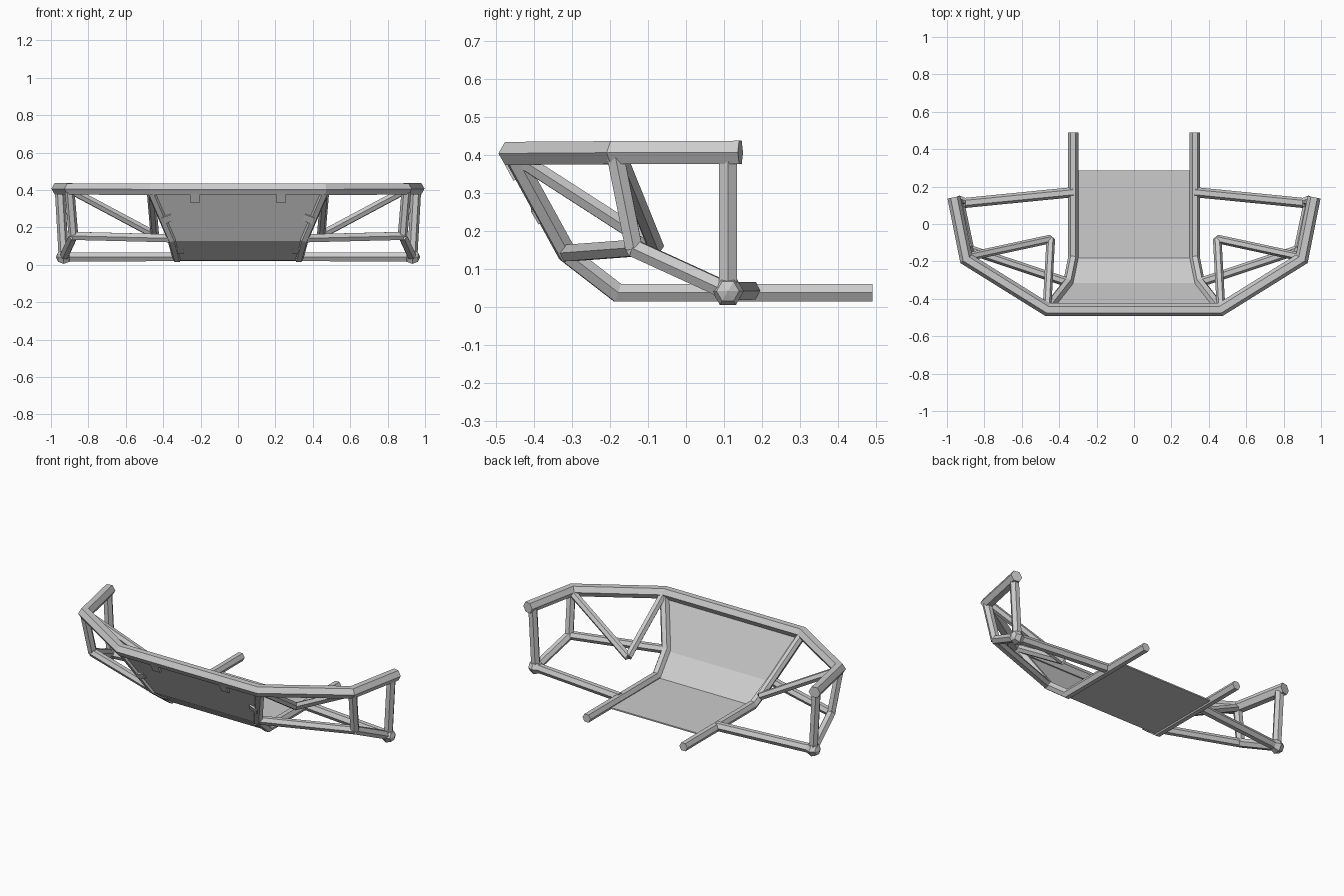
import bpy, bmesh, math
from mathutils import Vector, Matrix

if "Cube" in bpy.data.objects:
    bpy.data.objects.remove(bpy.data.objects["Cube"])


def finish(name, bm):
    bmesh.ops.recalc_face_normals(bm, faces=bm.faces)
    me = bpy.data.meshes.new(name)
    bm.to_mesh(me)
    bm.free()
    ob = bpy.data.objects.new(name, me)
    bpy.context.collection.objects.link(ob)
    return ob


def mirror_x(ob):
    m = ob.modifiers.new("mirror", 'MIRROR')
    m.use_axis = (True, False, False)
    m.use_mirror_merge = False
    return ob


def tube(name, pts, r, sides=6):
    """Capped hexagonal tube along a path, with mitred bends."""
    pts = [Vector(p) for p in pts]
    dirs = [(b - a).normalized() for a, b in zip(pts, pts[1:])]
    d = dirs[0]
    up = Vector((0, 0, 1)) if abs(d.z) < 0.9 else Vector((0, 1, 0))
    side = d.cross(up).normalized()
    up = side.cross(d)
    ring = [pts[0] + r * (math.cos(a) * side + math.sin(a) * up)
            for a in (2 * math.pi * i / sides for i in range(sides))]
    bm = bmesh.new()
    prev = [bm.verts.new(c) for c in ring]
    bm.faces.new(prev)
    for i in range(1, len(pts)):
        d = dirs[i - 1]
        n = d + (dirs[i] if i < len(dirs) else d)
        ring = [c + d * ((pts[i] - c).dot(n) / d.dot(n)) for c in ring]
        cur = [bm.verts.new(c) for c in ring]
        for k in range(sides):
            j = (k + 1) % sides
            bm.faces.new((prev[k], prev[j], cur[j], cur[k]))
        prev = cur
    bm.faces.new(prev)
    return finish(name, bm)


def tab(name, center, size, rot):
    bm = bmesh.new()
    bmesh.ops.create_cube(bm, size=1)
    bm.transform(Matrix.Translation(center) @ rot @ Matrix.Diagonal((*size, 1)))
    return mirror_x(finish(name, bm))


# Top hoop
half = [(0.963, 0.143, 0.407), (0.897, -0.187, 0.406), (0.462, -0.458, 0.404)]
tube("top_hoop", half + [(-x, y, z) for x, y, z in reversed(half)], 0.035)

# Centre rails running from the rear mounts up to the hoop
rail = [(0.325, 0.49, 0.038), (0.325, -0.18, 0.038),
        (0.352, -0.312, 0.14), (0.462, -0.452, 0.395)]
mirror_x(tube("centre_rail", rail, 0.027))

# Side frame nodes
ball = (0.932, 0.11, 0.042)
knee = (0.88, -0.137, 0.155)
apex = (0.445, -0.08, 0.16)

# Side frame tubes
for name, a, b, r in [
    ("rear_lower_tube", (0.325, 0.17, 0.043), ball, 0.027),
    ("rear_upright", ball, (0.952, 0.11, 0.395), 0.027),
    ("lower_side_tube", ball, knee, 0.026),
    ("front_upright", knee, (0.9, -0.185, 0.395), 0.026),
    ("lower_cross_tube", (0.355, -0.312, 0.142), knee, 0.025),
    ("outer_brace", (0.885, -0.175, 0.395), apex, 0.023),
    ("inner_brace", (0.465, -0.445, 0.395), apex, 0.023),
]:
    mirror_x(tube(name, [a, b], r))

# Rear corner joint
bm = bmesh.new()
bmesh.ops.create_uvsphere(bm, u_segments=6, v_segments=4, radius=0.042)
bm.transform(Matrix.Translation(ball) @ Matrix.Rotation(math.pi / 2, 4, 'Y'))
mirror_x(finish("corner_joint", bm))

# Folded skid plate between the rails
bm = bmesh.new()
rows = [[bm.verts.new((s * x, y, z)) for s in (-1, 1)] for x, y, z in
        [(0.315, 0.285, 0.026), (0.315, -0.184, 0.026),
         (0.348, -0.319, 0.13), (0.458, -0.462, 0.39)]]
for p, q in zip(rows, rows[1:]):
    bm.faces.new((p[0], p[1], q[1], q[0]))
plate = finish("skid_plate", bm)
sol = plate.modifiers.new("thickness", 'SOLIDIFY')
sol.thickness = 0.008
sol.offset = 0

# Plate mounting tabs
tilt = Matrix.Rotation(math.radians(-118), 4, 'X')
tab("upper_tab", (0.23, -0.46, 0.357), (0.05, 0.05, 0.012),
    Matrix.Rotation(math.radians(-62), 4, 'X'))
lean = Matrix.Rotation(math.radians(20), 4, 'Y')
tab("side_tab", (0.378, -0.392, 0.246), (0.055, 0.012, 0.04),
    lean @ Matrix.Rotation(math.radians(29), 4, 'X'))
tab("lower_tab", (0.32, -0.252, 0.075), (0.055, 0.012, 0.04),
    Matrix.Rotation(math.radians(52), 4, 'X'))
